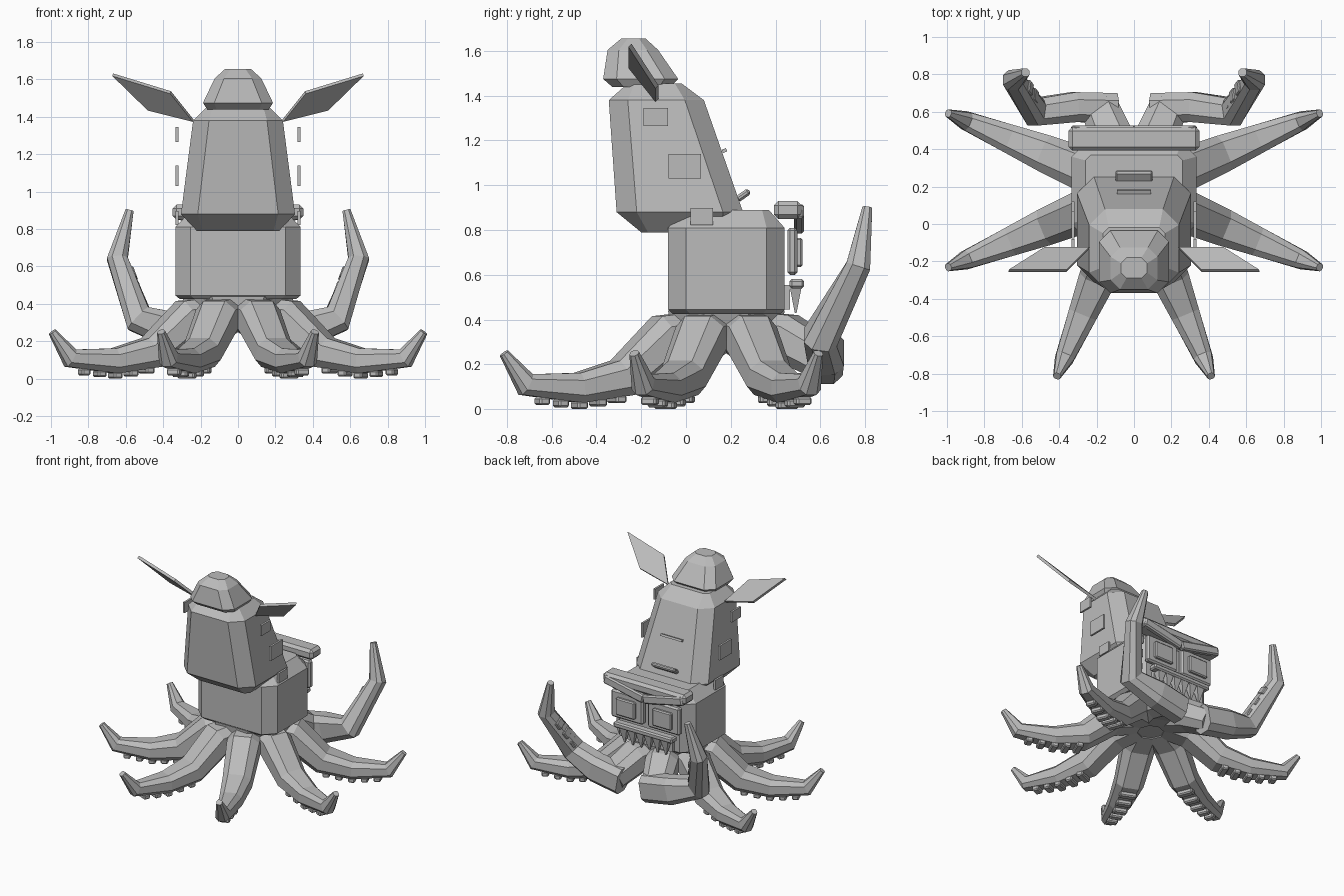
import bpy, bmesh, math
from mathutils import Vector, Matrix, Euler

if "Cube" in bpy.data.objects:
    bpy.data.objects.remove(bpy.data.objects["Cube"])

grey = bpy.data.materials.new("plain_grey")
grey.diffuse_color = (0.5, 0.5, 0.5, 1)
grey.use_nodes = True
grey.node_tree.nodes["Principled BSDF"].inputs["Base Color"].default_value = grey.diffuse_color


def finish(bm, name):
    bmesh.ops.recalc_face_normals(bm, faces=bm.faces)
    me = bpy.data.meshes.new(name)
    bm.to_mesh(me)
    bm.free()
    me.materials.append(grey)
    ob = bpy.data.objects.new(name, me)
    bpy.context.collection.objects.link(ob)
    return ob


def loft(name, rings):
    """Skin a stack of equal-length point rings and cap both ends."""
    bm = bmesh.new()
    vs = [[bm.verts.new(p) for p in r] for r in rings]
    n = len(rings[0])
    for a, b in zip(vs, vs[1:]):
        for i in range(n):
            j = (i + 1) % n
            bm.faces.new((a[i], a[j], b[j], b[i]))
    bm.faces.new(vs[0])
    bm.faces.new(vs[-1])
    return finish(bm, name)


def octagon(hx, hy, c):
    return [(hx, -hy + c), (hx, hy - c), (hx - c, hy), (c - hx, hy),
            (-hx, hy - c), (-hx, c - hy), (c - hx, -hy), (hx - c, -hy)]


def stack(name, levels):
    """Chamfered block from levels of (z, half width, front y, back y, chamfer)."""
    loft(name, [[(x, y + (y0 + y1) / 2, z) for x, y in octagon(hx, (y1 - y0) / 2, c)]
                for z, hx, y0, y1, c in levels])


def box(name, center, size, rot=(0, 0, 0), bevel=0.0):
    bm = bmesh.new()
    bmesh.ops.create_cube(bm, size=1)
    bmesh.ops.scale(bm, vec=size, verts=bm.verts)
    if bevel:
        bmesh.ops.bevel(bm, geom=bm.edges[:], offset=bevel, segments=1, affect='EDGES')
    m = Matrix.Translation(center) @ Euler([math.radians(a) for a in rot]).to_matrix().to_4x4()
    bmesh.ops.transform(bm, matrix=m, verts=bm.verts)
    return finish(bm, name)


def limb(name, path, side):
    """Tapered chamfered tube through (point, half width, half height)."""
    pts = [Vector(p[0]) for p in path]
    rings = []
    for i, (_, w, h) in enumerate(path):
        t = Vector((0, 0, 0))
        if i:
            t += (pts[i] - pts[i - 1]).normalized()
        if i < len(pts) - 1:
            t += (pts[i + 1] - pts[i]).normalized()
        t.normalize()
        s = (side - t * side.dot(t)).normalized()
        u = s.cross(t)
        rings.append([pts[i] + s * a + u * b for a, b in octagon(w, h, min(w, h) * 0.5)])
    loft(name, rings)


# body, mantle and pointed head cap
stack("body", [(0.425, 0.31, -0.06, 0.42, 0.08), (0.445, 0.335, -0.08, 0.44, 0.08),
               (0.81, 0.335, -0.08, 0.44, 0.08), (0.89, 0.26, 0.0, 0.37, 0.03)])
stack("mantle", [(0.79, 0.22, -0.20, 0.19, 0.03), (0.88, 0.305, -0.31, 0.255, 0.09),
                 (1.38, 0.24, -0.345, 0.08, 0.085), (1.455, 0.165, -0.26, -0.02, 0.03)])
stack("head_cap", [(1.44, 0.165, -0.33, -0.07, 0.05), (1.475, 0.187, -0.37, -0.035, 0.06),
                   (1.605, 0.125, -0.35, -0.125, 0.05), (1.655, 0.07, -0.29, -0.18, 0.03)])
stack("underside_core", [(0.27, 0.24, -0.06, 0.42, 0.14), (0.44, 0.30, -0.08, 0.44, 0.16)])

# six walking tentacles with pads underneath
center = Vector((0, 0.18, 0))
profile = [(0.10, 0.35, 0.10, 0.09), (0.29, 0.32, 0.115, 0.105), (0.50, 0.14, 0.10, 0.085),
           (0.715, 0.095, 0.078, 0.067), (0.97, 0.11, 0.05, 0.052), (1.075, 0.25, 0.02, 0.02)]
for k, deg in enumerate((22.5, -22.5, -67.5, -112.5, -157.5, 157.5)):
    a = math.radians(deg)
    d = Vector((math.cos(a), math.sin(a), 0))
    side = Vector((-d.y, d.x, 0))
    limb(f"tentacle_{k}", [(center + d * r + Vector((0, 0, z)), w, h) for r, z, w, h in profile], side)
    for j, (r, z) in enumerate(((0.53, 0.045), (0.62, 0.03), (0.71, 0.018),
                                (0.80, 0.026), (0.89, 0.036))):
        w = 0.12 - 0.012 * j
        box(f"pad_{k}_{j}", center + d * r + Vector((0, 0, z)), (0.05, w, 0.036), (0, 0, deg), 0.008)

for s, tag in ((1, "right"), (-1, "left")):
    # raised arms: root, sideways forearm, upright hand
    d = Vector((0.383 * s, 0.924, 0))
    limb(f"arm_root_{tag}", [(center + d * r + Vector((0, 0, z)), w, h)
                             for r, z, w, h in profile[:2] + [(0.48, 0.22, 0.10, 0.09)]],
         Vector((-d.y, d.x, 0)))
    limb(f"arm_{tag}", [((0.10 * s, 0.62, 0.21), 0.08, 0.10), ((0.32 * s, 0.625, 0.25), 0.08, 0.10),
                        ((0.53 * s, 0.60, 0.32), 0.075, 0.08), ((0.645 * s, 0.77, 0.64), 0.055, 0.055),
                        ((0.58 * s, 0.81, 0.90), 0.022, 0.022)], Vector((0, 1, 0)))
    for j in range(3):
        f = 0.25 + 0.25 * j
        box(f"arm_pad_{tag}_{j}", ((0.53 + 0.115 * f) * s - 0.055 * s, 0.60 + 0.17 * f, 0.32 + 0.32 * f),
            (0.03, 0.07, 0.06), (-25, 20 * s, 0), 0.006)

    # side fins
    fin = [Vector(p) for p in ((0.24 * s, -0.13, 1.38), (0.48 * s, -0.13, 1.44),
                               (0.67 * s, -0.25, 1.625), (0.36 * s, -0.25, 1.53))]
    n = (fin[1] - fin[0]).cross(fin[3] - fin[0]).normalized() * 0.01
    loft(f"fin_{tag}", [[p - n for p in fin], [p + n for p in fin]])

    # square spots beside the mantle
    for j, (y, z, sy, sz) in enumerate(((-0.135, 1.305, 0.11, 0.08), (-0.005, 1.085, 0.145, 0.11),
                                        (0.07, 0.86, 0.10, 0.075))):
        box(f"spot_{tag}_{j}", (0.326 * s, y, z), (0.015, sy, sz))

    # eyes and slanted brows
    box(f"eye_frame_{tag}", (0.155 * s, 0.475, 0.705), (0.27, 0.045, 0.21), bevel=0.012)
    box(f"eye_{tag}", (0.155 * s, 0.505, 0.70), (0.16, 0.03, 0.13), bevel=0.008)
    box(f"slanted_brow_{tag}", (0.165 * s, 0.505, 0.85), (0.34, 0.045, 0.065), (0, -12 * s, 0), 0.01)

# heavy brow ridge, lip and teeth
box("brow_ridge", (0, 0.455, 0.89), (0.70, 0.125, 0.08), bevel=0.02)
box("upper_lip", (0, 0.495, 0.56), (0.50, 0.065, 0.042), bevel=0.01)
box("mouth_back", (0, 0.45, 0.50), (0.42, 0.03, 0.11))
for j in range(6):
    x = -0.175 + 0.07 * j
    loft(f"tooth_{j}", [[(x + a * w, 0.49 + b * w * 0.8, z) for a, b in ((1, 1), (-1, 1), (-1, -1), (1, -1))]
                        for w, z in ((0.033, 0.545), (0.005, 0.43))])

# ridge and slit on the back of the mantle
box("mantle_ridge", (0, 0.255, 0.955), (0.20, 0.07, 0.03), (35, 0, 0), 0.01)
box("mantle_slit", (0, 0.172, 1.155), (0.18, 0.02, 0.016), (20, 0, 0))
